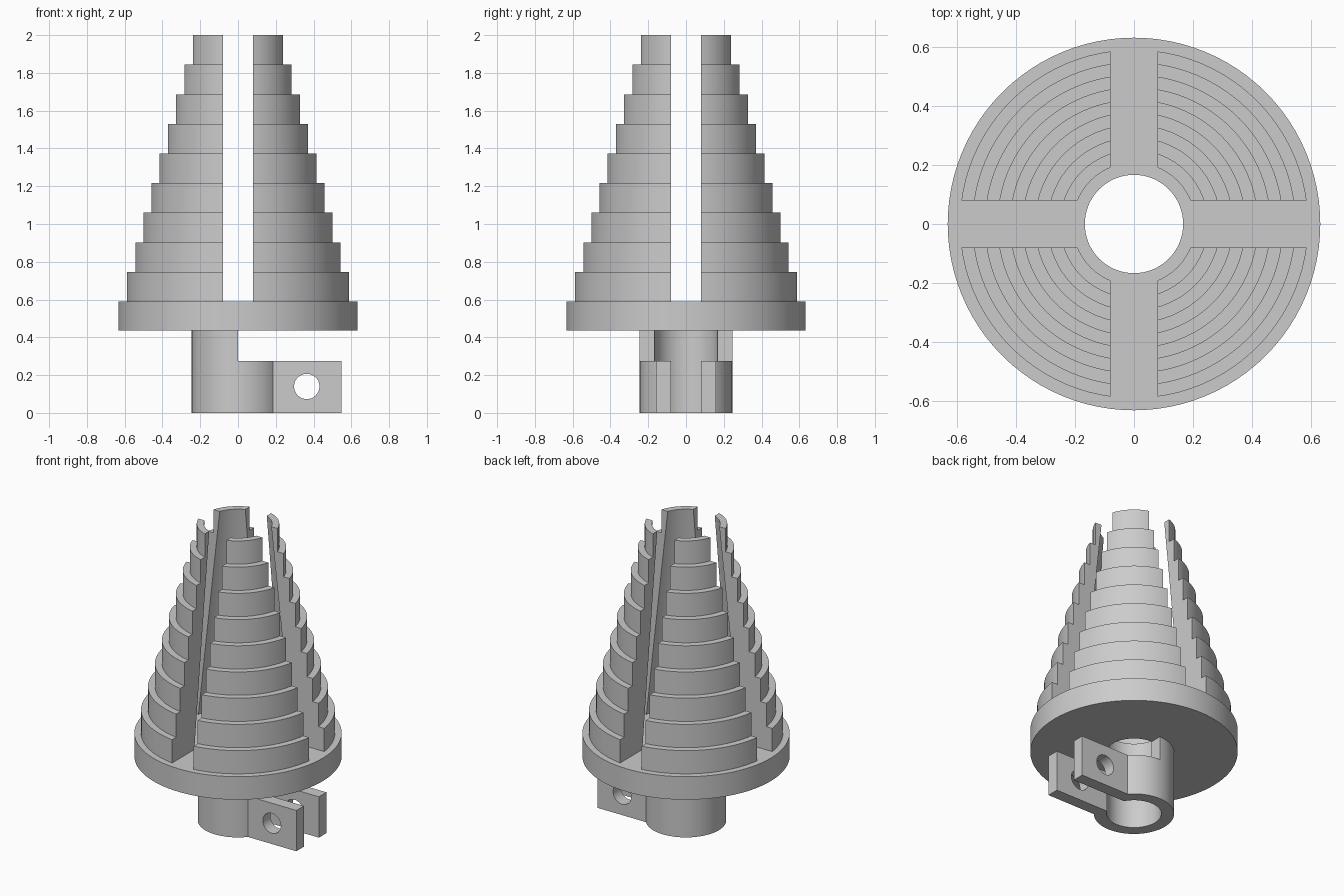
import bpy
import bmesh
import math

SEGMENTS = 96
BORE = 0.167
HUB_R = 0.245
SLOT = 0.08          # half width of every slot
CLAMP_TOP = 0.275
DISC_BOTTOM = 0.435
DISC_TOP = 0.59
STEPS = 9

cube = bpy.data.objects.get("Cube")
if cube:
    bpy.data.objects.remove(cube, do_unlink=True)

grey = bpy.data.materials.new("plain_grey")
grey.use_nodes = True
grey.diffuse_color = (0.6, 0.6, 0.6, 1)
grey.node_tree.nodes["Principled BSDF"].inputs["Base Color"].default_value = (0.6, 0.6, 0.6, 1)


def finish(name, bm):
    bmesh.ops.recalc_face_normals(bm, faces=bm.faces)
    mesh = bpy.data.meshes.new(name)
    bm.to_mesh(mesh)
    bm.free()
    obj = bpy.data.objects.new(name, mesh)
    bpy.context.collection.objects.link(obj)
    mesh.materials.append(grey)
    return obj


def lathe(name, profile):
    """Revolve a closed (radius, height) profile around z."""
    bm = bmesh.new()
    rings = []
    for i in range(SEGMENTS):
        a = math.tau * i / SEGMENTS
        rings.append([bm.verts.new((r * math.cos(a), r * math.sin(a), z)) for r, z in profile])
    n = len(profile)
    for i, ring in enumerate(rings):
        nxt = rings[(i + 1) % SEGMENTS]
        for j in range(n):
            k = (j + 1) % n
            bm.faces.new((ring[j], nxt[j], nxt[k], ring[k]))
    return finish(name, bm)


def tube(name, inner, outer, z0, z1):
    return lathe(name, [(inner, z0), (outer, z0), (outer, z1), (inner, z1)])


def box(name, low, high):
    bm = bmesh.new()
    bmesh.ops.create_cube(bm, size=1)
    for v in bm.verts:
        v.co = [(a + b) / 2 + c * (b - a) for a, b, c in zip(low, high, v.co)]
    return finish(name, bm)


def combine(obj, other, operation):
    """Apply a boolean and remove the helper."""
    other.hide_render = True
    mod = obj.modifiers.new("bool", "BOOLEAN")
    mod.operation = operation
    mod.solver = "EXACT"
    mod.object = other
    bpy.context.view_layer.objects.active = obj
    bpy.ops.object.modifier_apply(modifier=mod.name)
    bpy.data.objects.remove(other, do_unlink=True)


# Stepped hollow cone, split into four fingers by crossed slots
profile = [(0.36, DISC_TOP)]
height = (2 - DISC_TOP) / STEPS
for i in range(STEPS):
    radius = 0.592 - 0.0425 * i
    profile += [(radius, DISC_TOP + i * height), (radius, DISC_TOP + (i + 1) * height)]
profile.append((0.208, 2))
fingers = lathe("stepped_fingers", profile)
combine(fingers, box("slot_x", (-1, -SLOT, 0.5), (1, SLOT, 2.1)), "DIFFERENCE")
combine(fingers, box("slot_y", (-SLOT, -1, 0.5), (SLOT, 1, 2.1)), "DIFFERENCE")

# Base disc
disc = tube("base_disc", BORE, 0.633, DISC_BOTTOM, DISC_TOP)

# Half-round neck between the clamp and the disc
neck = tube("half_neck", BORE, HUB_R, CLAMP_TOP, DISC_BOTTOM)
combine(neck, box("neck_cut", (0, -1, 0.2), (1, 1, 0.5)), "DIFFERENCE")

# Clamp ring with two drilled ears
clamp = tube("clamp_ring", BORE, HUB_R, 0, CLAMP_TOP)
combine(clamp, box("clamp_gap", (0, -SLOT, -0.1), (1, SLOT, 0.4)), "DIFFERENCE")
for side in (-1, 1):
    y0, y1 = sorted((side * SLOT, side * 2 * SLOT))
    combine(clamp, box("ear", (0.175, y0, 0), (0.547, y1, CLAMP_TOP)), "UNION")
bolt = tube("bolt_hole", 0.0, 0.067, -0.5, 0.5)
bpy.data.objects.remove(bolt, do_unlink=True)
bm = bmesh.new()
bmesh.ops.create_cone(bm, cap_ends=True, segments=48, radius1=0.067, radius2=0.067, depth=1)
for v in bm.verts:
    x, y, z = v.co
    v.co = (x + 0.364, z, y + 0.14)
combine(clamp, finish("bolt_hole", bm), "DIFFERENCE")

# Smooth round walls, keep the edges crisp
bpy.ops.object.select_all(action="DESELECT")
for obj in (fingers, disc, neck, clamp):
    obj.select_set(True)
bpy.context.view_layer.objects.active = fingers
bpy.ops.object.shade_smooth_by_angle(angle=math.radians(30))
